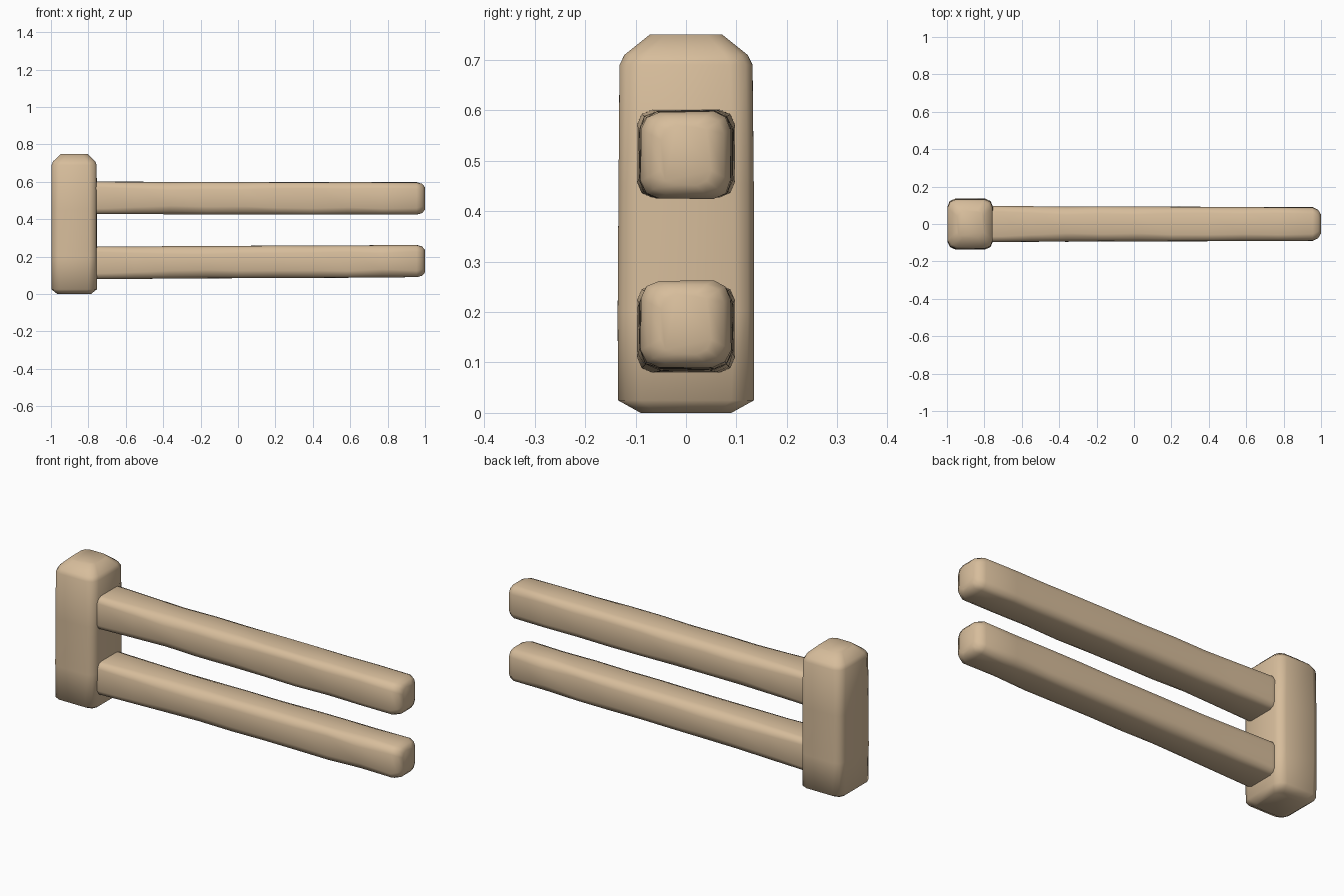
import bpy, bmesh, random
from mathutils import Vector

cube = bpy.data.objects.get("Cube")
if cube:
    bpy.data.objects.remove(cube, do_unlink=True)

random.seed(4)

wood = bpy.data.materials.new("pale_wood")
wood.use_nodes = True
TAN = (0.68, 0.51, 0.33, 1)
wood.diffuse_color = TAN
wood.node_tree.nodes["Principled BSDF"].inputs["Base Color"].default_value = TAN


def outline(a, b, c):
    """Rectangle of half sizes a, b with rounded-off corners of size c."""
    m = 0.3 * c
    quarter = [(a, b - c), (a - m, b - m), (a - c, b)]
    pts = []
    for sx, sy in ((1, 1), (-1, 1), (-1, -1), (1, -1)):
        q = quarter if sx * sy > 0 else quarter[::-1]
        pts += [(sx * u, sy * v) for u, v in q]
    return pts


def hewn_beam(name, sections, place, wobble):
    """Loft sections (position, half a, half b, corner, centre a, centre b)."""
    bm = bmesh.new()
    rings = []
    for i, (t, a, b, c, ca, cb) in enumerate(sections):
        jitter = wobble if 1 < i < len(sections) - 2 else 0
        ring = []
        for u, v in outline(a, b, c):
            k = 1 + random.uniform(-jitter, jitter)
            ring.append(bm.verts.new(place(t, ca + u * k, cb + v * k)))
        rings.append(ring)
    for lo, hi in zip(rings, rings[1:]):
        for j in range(len(lo)):
            n = (j + 1) % len(lo)
            bm.faces.new((lo[j], lo[n], hi[n], hi[j]))
    bm.faces.new(rings[0][::-1])
    bm.faces.new(rings[-1])
    bmesh.ops.recalc_face_normals(bm, faces=bm.faces)
    for f in bm.faces:
        f.smooth = True
    mesh = bpy.data.meshes.new(name)
    bm.to_mesh(mesh)
    bm.free()
    mesh.materials.append(wood)
    obj = bpy.data.objects.new(name, mesh)
    bpy.context.collection.objects.link(obj)
    return obj


# Upright post with a chamfered top and a softer base
X = -0.876
post = [
    (0.0, 0.09, 0.09, 0.03, X, 0),
    (0.025, 0.121, 0.135, 0.045, X, 0),
    (0.2, 0.121, 0.135, 0.04, X, 0),
    (0.45, 0.121, 0.134, 0.04, X, 0),
    (0.69, 0.121, 0.132, 0.045, X, 0),
    (0.71, 0.112, 0.122, 0.045, X, 0),
    (0.75, 0.07, 0.072, 0.03, X, 0),
]
hewn_beam("post", post, lambda t, a, b: Vector((a, b, t)), 0.004)


# Two rails running from inside the post to chamfered free ends
def rail(name, z_start, z_end):
    sections = [(-0.85, 0.097, 0.088, 0.03, 0, z_start),
                (-0.74, 0.097, 0.087, 0.03, 0, z_start)]
    steps = 9
    for i in range(1, steps):
        f = i / steps
        sections.append((-0.74 + 1.7 * f, 0.095 - 0.006 * f, 0.086,
                         random.uniform(0.03, 0.045), 0,
                         z_start + (z_end - z_start) * f))
    sections += [(0.955, 0.089, 0.086, 0.035, 0, z_end),
                 (0.985, 0.075, 0.078, 0.035, 0, z_end),
                 (1.0, 0.05, 0.06, 0.03, 0, z_end)]
    hewn_beam(name, sections, lambda t, a, b: Vector((t, a, b)), 0.015)


rail("upper_rail", 0.514, 0.511)
rail("lower_rail", 0.167, 0.176)
